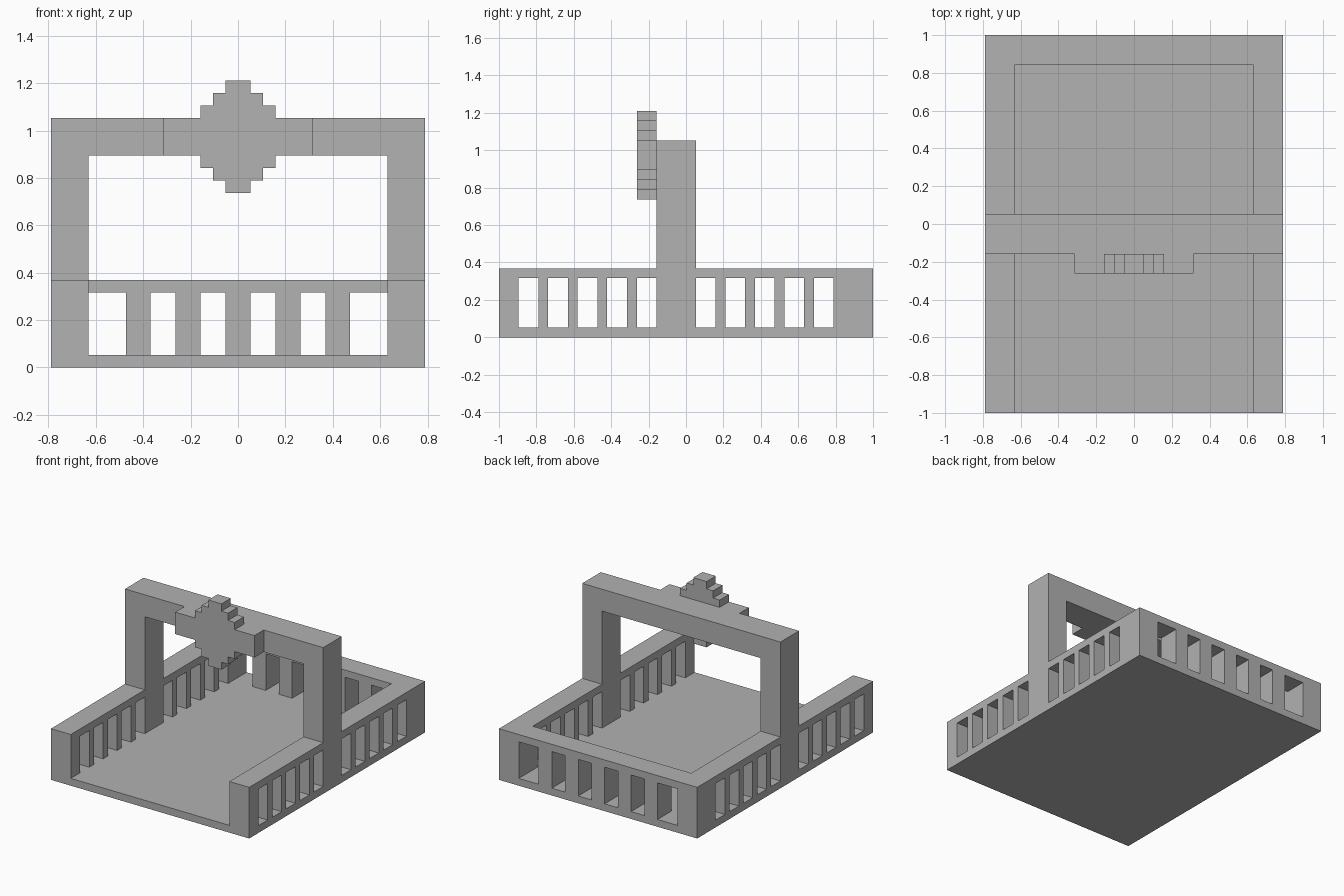
import bpy
import bmesh
from mathutils import Vector

U = 1 / 19  # everything sits on a grid of this step

if "Cube" in bpy.data.objects:
    bpy.data.objects.remove(bpy.data.objects["Cube"], do_unlink=True)

stone = bpy.data.materials.new("plain_grey")
stone.use_nodes = True
grey = (0.445, 0.445, 0.445, 1)
stone.diffuse_color = grey
stone.node_tree.nodes["Principled BSDF"].inputs["Base Color"].default_value = grey


def finish(name, bm):
    """Turn a bmesh in grid steps into an object."""
    bmesh.ops.recalc_face_normals(bm, faces=bm.faces)
    bmesh.ops.scale(bm, vec=(U, U, U), verts=bm.verts)
    mesh = bpy.data.meshes.new(name)
    bm.to_mesh(mesh)
    bm.free()
    mesh.materials.append(stone)
    obj = bpy.data.objects.new(name, mesh)
    bpy.context.collection.objects.link(obj)
    return obj


def add_box(bm, x, y, z):
    """Add a box from (low, high) ranges."""
    verts = bmesh.ops.create_cube(bm, size=1)["verts"]
    for v in verts:
        v.co = Vector([r[0] if c < 0 else r[1] for c, r in zip(v.co, (x, y, z))])


def boxes(name, ranges):
    bm = bmesh.new()
    for r in ranges:
        add_box(bm, *r)
    return finish(name, bm)


def extrude_profile(name, half, y0, y1):
    """Mirror a half outline (x, z) across x = 0 and extrude it along y."""
    outline = half + [(-x, z) for x, z in reversed(half)]
    bm = bmesh.new()
    face = bm.faces.new([bm.verts.new((x, y0, z)) for x, z in outline])
    new = bmesh.ops.extrude_face_region(bm, geom=[face])["geom"]
    moved = [g for g in new if isinstance(g, bmesh.types.BMVert)]
    bmesh.ops.translate(bm, vec=(0, y1 - y0, 0), verts=moved)
    return finish(name, bm)


def cut(target, cutter):
    mod = target.modifiers.new(cutter.name, "BOOLEAN")
    mod.operation = "DIFFERENCE"
    mod.solver = "EXACT"
    mod.object = cutter
    bpy.context.view_layer.objects.active = target
    bpy.ops.object.modifier_apply(modifier=mod.name)
    bpy.data.objects.remove(cutter, do_unlink=True)


# Courtyard: a block hollowed out and open at the front
courtyard = boxes("courtyard", [((-15, 15), (-19, 19), (0, 7))])
cut(courtyard, boxes("courtyard_hollow", [((-12, 12), (-20, 16), (1, 8))]))

# Window openings in the side walls, in two runs either side of the archway
sill = (1, 6)
starts = [-17 + 3 * i for i in range(5)] + [1 + 3 * i for i in range(5)]
cut(courtyard, boxes("side_openings", [((-16, 16), (y, y + 2), sill) for y in starts]))

# Window openings in the back wall, the outer two wider
spans = [(-12, -9), (-7, -5), (-3, -1), (1, 3), (5, 7), (9, 12)]
cut(courtyard, boxes("back_openings", [(x, (15, 20), sill) for x in spans]))

# Archway standing on the side walls
extrude_profile("archway", [(12, 17), (12, 7), (15, 7), (15, 20)], -3, 1)

# Stepped emblem with side arms on the front of the lintel
emblem = [(1, 14), (1, 15), (2, 15), (2, 16), (3, 16), (3, 17), (6, 17),
          (6, 20), (3, 20), (3, 21), (2, 21), (2, 22), (1, 22), (1, 23)]
extrude_profile("emblem", emblem, -5, -3)
